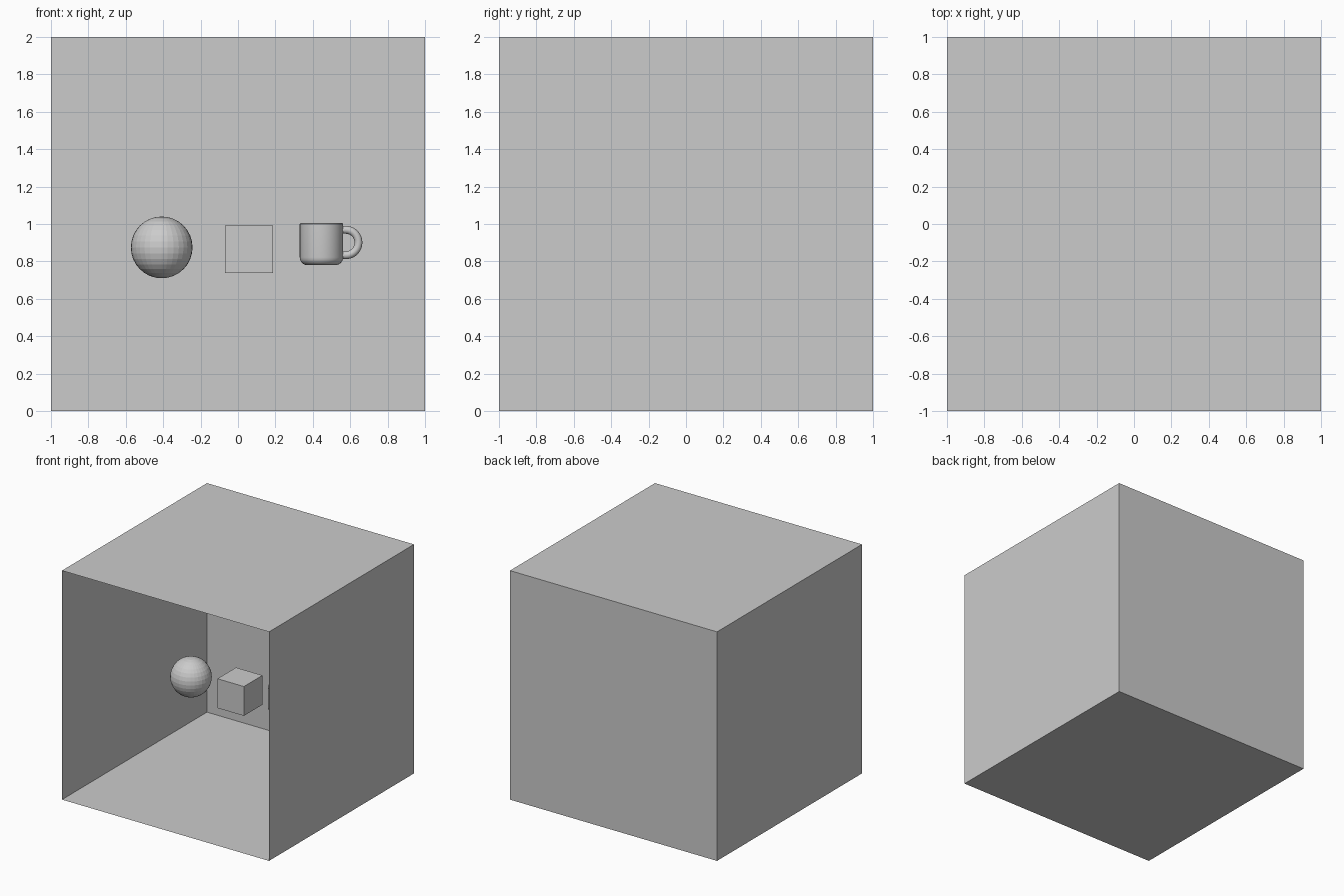
import bpy, bmesh, math
from mathutils import Vector

if "Cube" in bpy.data.objects:
    bpy.data.objects.remove(bpy.data.objects["Cube"])


def add_object(name, bm, smooth=False):
    bmesh.ops.recalc_face_normals(bm, faces=bm.faces)
    mesh = bpy.data.meshes.new(name)
    bm.to_mesh(mesh)
    bm.free()
    ob = bpy.data.objects.new(name, mesh)
    bpy.context.collection.objects.link(ob)
    if smooth:
        bpy.ops.object.select_all(action='DESELECT')
        ob.select_set(True)
        bpy.context.view_layer.objects.active = ob
        bpy.ops.object.shade_smooth_by_angle(angle=math.radians(40))
    return ob


# room: five thin panels, open at the front
def panel(name, location, rotation=(0, 0, 0)):
    bpy.ops.mesh.primitive_plane_add(size=2, location=location, rotation=rotation)
    bpy.context.object.name = name


q = math.pi / 2
panel("floor", (0, 0, 0))
panel("ceiling", (0, 0, 2), (math.pi, 0, 0))
panel("back_wall", (0, 1, 1), (q, 0, 0))
panel("left_wall", (-1, 0, 1), (0, q, 0))
panel("right_wall", (1, 0, 1), (0, -q, 0))

# floating ball, faceted
bpy.ops.mesh.primitive_uv_sphere_add(segments=32, ring_count=16, radius=0.165,
                                     location=(-0.408, -0.066, 0.875))
bpy.context.object.name = "ball"

# floating cube
bpy.ops.mesh.primitive_cube_add(size=0.256, location=(0.058, -0.056, 0.865))
bpy.context.object.name = "cube"

# mug body: lathed profile with rounded base and hollow inside
MX, MY, BASE, TOP, R = 0.446, -0.02, 0.780, 1.005, 0.116
WALL, BEND = 0.013, 0.042
profile = [(0, BASE)]
for i in range(7):
    a = q * i / 6
    profile.append((R - BEND + BEND * math.sin(a), BASE + BEND - BEND * math.cos(a)))
profile += [(R, TOP - 0.004), (R - 0.004, TOP), (R - WALL + 0.004, TOP), (R - WALL, TOP - 0.004)]
inner = BEND - WALL
for i in range(6, -1, -1):
    a = q * i / 6
    profile.append((R - BEND + inner * math.sin(a), BASE + BEND - inner * math.cos(a)))
profile.append((0, BASE + WALL))

bm = bmesh.new()
verts = [bm.verts.new((MX + r, MY, z)) for r, z in profile]
edges = [bm.edges.new(pair) for pair in zip(verts, verts[1:])]
bmesh.ops.spin(bm, geom=verts + edges, cent=(MX, MY, 0), axis=(0, 0, 1),
               angle=2 * math.pi, steps=48, use_duplicate=False)
bmesh.ops.remove_doubles(bm, verts=bm.verts, dist=1e-5)
add_object("mug_body", bm, True)

# mug handle: round tube swept along a D-shaped path
HX, HZ, MAJOR, TUBE = 0.576, 0.901, 0.068, 0.021
path = [(Vector((MX + R - 0.008, MY, HZ - MAJOR)), Vector((0, 0, -1)))]
for i in range(21):
    a = -q + math.pi * i / 20
    out = Vector((math.cos(a), 0, math.sin(a)))
    path.append((Vector((HX, MY, HZ)) + out * MAJOR, out))
path.append((Vector((MX + R - 0.008, MY, HZ + MAJOR)), Vector((0, 0, 1))))

bm = bmesh.new()
side, N = Vector((0, 1, 0)), 16
rings = []
for p, out in path:
    rings.append([bm.verts.new(p + TUBE * (out * math.cos(2 * math.pi * k / N)
                                           + side * math.sin(2 * math.pi * k / N)))
                  for k in range(N)])
for a, b in zip(rings, rings[1:]):
    for k in range(N):
        j = (k + 1) % N
        bm.faces.new((a[k], a[j], b[j], b[k]))
add_object("mug_handle", bm, True)
